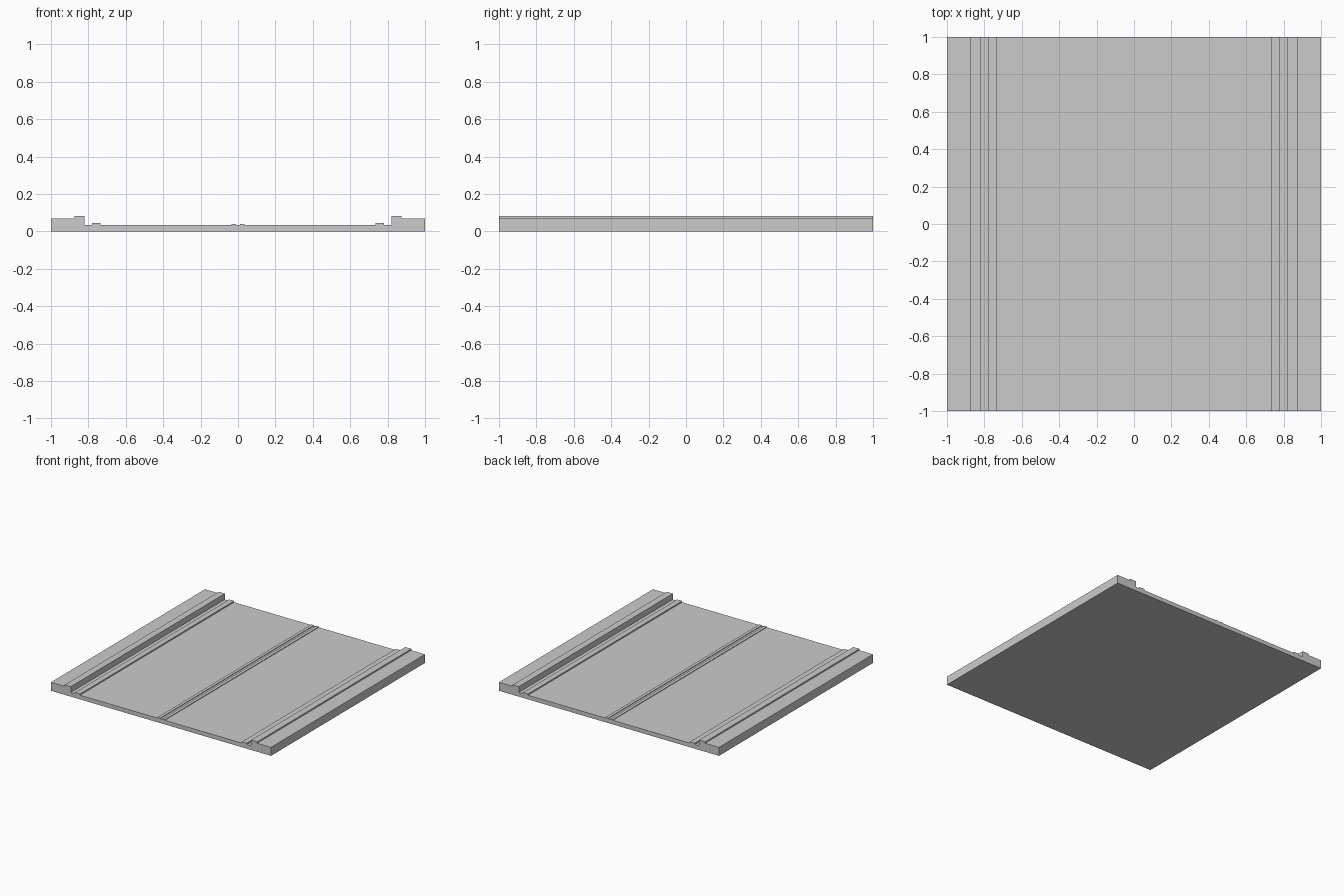
import bpy
import bmesh

cube = bpy.data.objects.get("Cube")
if cube:
    bpy.data.objects.remove(cube, do_unlink=True)

# Single concrete colour
grey = bpy.data.materials.new("concrete_grey")
grey.use_nodes = True
colour = (0.6, 0.6, 0.6, 1)
grey.diffuse_color = colour
grey.node_tree.nodes["Principled BSDF"].inputs["Base Color"].default_value = colour

HALF = 1.0
ROAD, CENTRE_LINE, EDGE_LINE, WALK, CURB = 0.034, 0.039, 0.045, 0.07, 0.082

# Raised steps across half the road, from the middle outwards: (start, end, height)
steps = [
    (0.0, 0.01, ROAD),
    (0.01, 0.035, CENTRE_LINE),
    (0.035, 0.735, ROAD),
    (0.735, 0.78, EDGE_LINE),
    (0.78, 0.82, ROAD),
    (0.82, 0.875, CURB),
    (0.875, HALF, WALK),
]


def half_profile():
    points = []
    for start, end, height in steps:
        points += [(start, height), (end, height)]
    return points[1:] + [(HALF, 0)]


def extrude_profile(name, points, material):
    bm = bmesh.new()
    face = bm.faces.new([bm.verts.new((x, -HALF, z)) for x, z in points])
    result = bmesh.ops.extrude_face_region(bm, geom=[face])
    moved = [v for v in result["geom"] if isinstance(v, bmesh.types.BMVert)]
    bmesh.ops.translate(bm, verts=moved, vec=(0, 2 * HALF, 0))
    bmesh.ops.recalc_face_normals(bm, faces=bm.faces)
    mesh = bpy.data.meshes.new(name)
    bm.to_mesh(mesh)
    bm.free()
    mesh.materials.append(material)
    obj = bpy.data.objects.new(name, mesh)
    bpy.context.collection.objects.link(obj)
    return obj


# Road section with lane lines, curbs and pavements as one solid
right = half_profile()
left = [(-x, z) for x, z in reversed(right)]
extrude_profile("road_section", left + right, grey)
